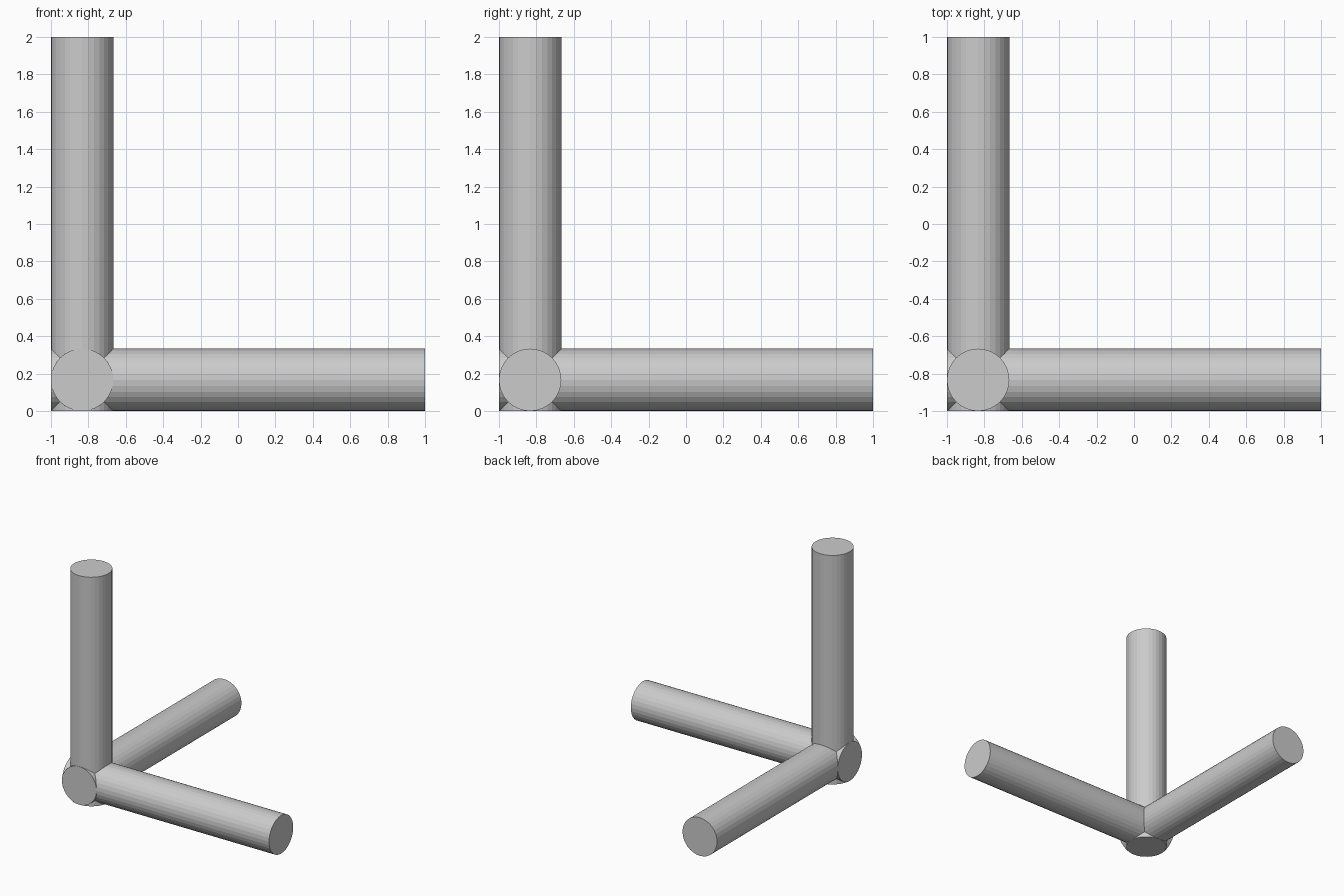
import bpy
import math

if "Cube" in bpy.data.objects:
    bpy.data.objects.remove(bpy.data.objects["Cube"])

R = 1 / 6          # rod radius
C = -1 + R         # offset of the shared corner
SIDES = 32


def rod(name, location, rotation):
    bpy.ops.mesh.primitive_cylinder_add(vertices=SIDES, radius=R, depth=2,
                                        location=location, rotation=rotation)
    bpy.context.object.name = name


# Three equal round bars crossing at one corner
rod("upright_bar", (C, C, 1), (0, 0, 0))
rod("side_bar", (0, C, R), (0, math.pi / 2, 0))
rod("depth_bar", (C, 0, R), (math.pi / 2, 0, 0))
